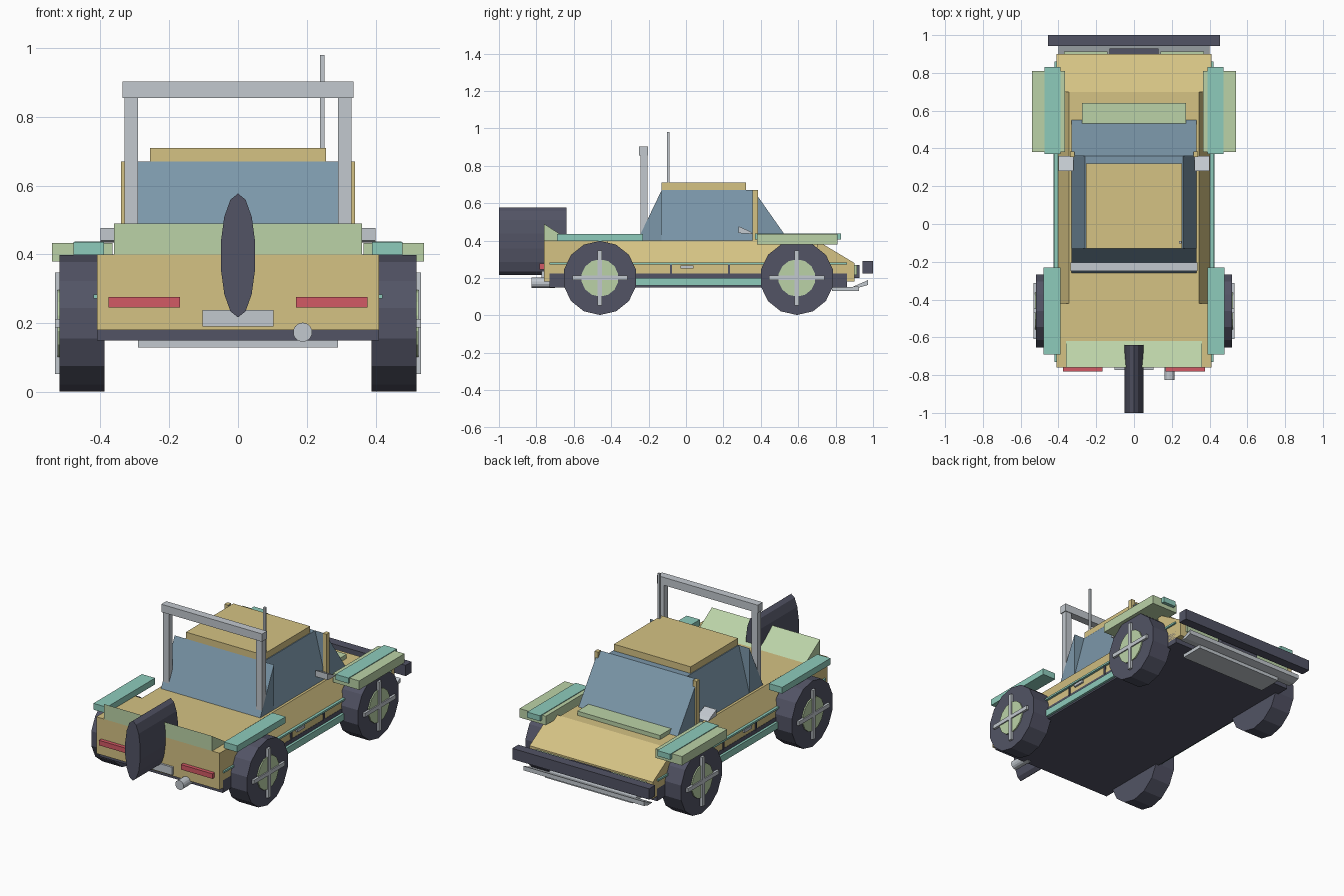
import bpy, bmesh, math

if "Cube" in bpy.data.objects:
    bpy.data.objects.remove(bpy.data.objects["Cube"])


def material(name, rgb):
    m = bpy.data.materials.new(name)
    m.diffuse_color = (*rgb, 1)
    m.use_nodes = True
    m.node_tree.nodes["Principled BSDF"].inputs["Base Color"].default_value = m.diffuse_color
    return m


SAND = material("sand paint", (0.66, 0.54, 0.23))
GLASS = material("blue glass", (0.20, 0.31, 0.40))
DARK = material("dark rubber", (0.085, 0.088, 0.13))
METAL = material("grey metal", (0.54, 0.58, 0.62))
TEAL = material("teal trim", (0.27, 0.60, 0.50))
GREEN = material("pale green", (0.50, 0.65, 0.39))
RED = material("red lamp", (0.65, 0.10, 0.13))


def finish(name, bm, mat):
    bmesh.ops.recalc_face_normals(bm, faces=bm.faces)
    me = bpy.data.meshes.new(name)
    bm.to_mesh(me)
    bm.free()
    me.materials.append(mat)
    ob = bpy.data.objects.new(name, me)
    bpy.context.collection.objects.link(ob)
    return ob


def extrude(name, ring_a, ring_b, mat):
    """Solid between two matching rings of points."""
    bm = bmesh.new()
    a = [bm.verts.new(p) for p in ring_a]
    b = [bm.verts.new(p) for p in ring_b]
    bm.faces.new(a)
    bm.faces.new(b)
    n = len(a)
    for i in range(n):
        j = (i + 1) % n
        bm.faces.new((a[i], a[j], b[j], b[i]))
    return finish(name, bm, mat)


def along_x(name, prof, x0, x1, mat):
    return extrude(name, [(x0, y, z) for y, z in prof], [(x1, y, z) for y, z in prof], mat)


def along_y(name, prof, y0, y1, mat):
    return extrude(name, [(x, y0, z) for x, z in prof], [(x, y1, z) for x, z in prof], mat)


def box(name, x, y, z, mat):
    return along_x(name, [(y[0], z[0]), (y[1], z[0]), (y[1], z[1]), (y[0], z[1])], x[0], x[1], mat)


def pair(name, x, y, z, mat):
    """Matching boxes on the left and right."""
    for side, s in (("right", 1), ("left", -1)):
        box(f"{side}_{name}", (s * x[0], s * x[1]), y, z, mat)


def ring(c, ru, rv, n):
    return [(c[0] + ru * math.sin(2 * math.pi * i / n), c[1] + rv * math.cos(2 * math.pi * i / n))
            for i in range(n)]


# Chassis and body
box("chassis", (-0.41, 0.41), (-0.73, 0.86), (0.15, 0.225), DARK)
box("rear_body", (-0.41, 0.41), (-0.76, -0.42), (0.18, 0.40), SAND)
along_y("cabin_body", [(-0.41, 0.20), (0.41, 0.20), (0.405, 0.28), (0.345, 0.40),
                       (-0.345, 0.40), (-0.405, 0.28)], -0.42, 0.70, SAND)
along_x("bonnet", [(0.70, 0.18), (0.90, 0.18), (0.90, 0.28), (0.70, 0.40)], -0.41, 0.41, SAND)
box("bonnet_scoop", (-0.275, 0.275), (0.53, 0.64), (0.39, 0.425), GREEN)
along_x("rear_deck_wedge", [(-0.76, 0.40), (-0.62, 0.40), (-0.76, 0.49)], -0.36, 0.36, GREEN)

# Cabin glass and roof
along_y("side_glass", [(-0.33, 0.40), (0.33, 0.40), (0.26, 0.67), (-0.26, 0.67)], -0.13, 0.36, GLASS)
along_x("windscreen", [(0.36, 0.40), (0.55, 0.40), (0.36, 0.67)], -0.33, 0.33, GLASS)
along_x("rear_glass", [(-0.26, 0.40), (-0.13, 0.40), (-0.13, 0.67)], -0.33, 0.33, GLASS)
box("roof", (-0.255, 0.255), (-0.13, 0.32), (0.67, 0.71), SAND)
pair("windscreen_pillar", (0.315, 0.34), (0.355, 0.385), (0.40, 0.67), SAND)

# Roll bar and aerial
pair("roll_bar_post", (0.29, 0.33), (-0.243, -0.207), (0.40, 0.87), METAL)
box("roll_bar_top", (-0.335, 0.335), (-0.25, -0.203), (0.855, 0.902), METAL)
box("aerial", (0.239, 0.252), (-0.102, -0.089), (0.66, 0.98), METAL)

# Mudguards, sills and side trim
pair("front_mudguard", (0.365, 0.54), (0.38, 0.81), (0.38, 0.434), GREEN)
pair("front_mudguard_cap", (0.39, 0.475), (0.37, 0.83), (0.405, 0.438), TEAL)
pair("rear_mudguard", (0.39, 0.478), (-0.69, -0.23), (0.398, 0.436), TEAL)
pair("sill", (0.39, 0.425), (-0.32, 0.45), (0.16, 0.20), TEAL)
pair("side_stripe", (0.39, 0.42), (-0.73, 0.86), (0.272, 0.283), TEAL)
pair("door_handle", (0.40, 0.418), (-0.03, 0.04), (0.25, 0.266), METAL)
for y in (-0.08, 0.23):
    pair("door_gap", (0.40, 0.413), (y - 0.006, y + 0.006), (0.22, 0.272), DARK)

# Mirrors
for side, s in (("right", 1), ("left", -1)):
    along_x(f"{side}_mirror", [(0.28, 0.44), (0.36, 0.435), (0.34, 0.45), (0.28, 0.477)],
            s * 0.32, s * 0.40, METAL)

# Wheels with hubs and crossed spokes
for end, y in (("rear", -0.46), ("front", 0.593)):
    for side, s in (("right", 1), ("left", -1)):
        along_x(f"{end}_{side}_tyre", ring((y, 0.20), 0.198, 0.198, 14), s * 0.388, s * 0.518, DARK)
        along_x(f"{end}_{side}_hub", ring((y, 0.20), 0.10, 0.10, 14), s * 0.50, s * 0.525, GREEN)
    pair(f"{end}_upright_spoke", (0.51, 0.532), (y - 0.012, y + 0.012), (0.052, 0.348), METAL)
    pair(f"{end}_level_spoke", (0.51, 0.532), (y - 0.148, y + 0.148), (0.188, 0.212), METAL)

# Spare wheel and rear fittings
along_y("spare_wheel", ring((0, 0.397), 0.051, 0.18, 14), -1.0, -0.64, DARK)
pair("tail_lamp", (0.168, 0.377), (-0.782, -0.75), (0.246, 0.276), RED)
box("rear_plate", (-0.103, 0.103), (-0.772, -0.755), (0.19, 0.238), METAL)
along_y("exhaust", ring((0.188, 0.174), 0.028, 0.028, 14), -0.825, -0.70, METAL)

# Front bumper, winch, lamps and skid plate
box("front_bumper", (-0.455, 0.455), (0.943, 1.0), (0.225, 0.29), DARK)
along_x("lower_bumper", [(0.89, 0.152), (0.93, 0.15), (0.972, 0.162), (0.972, 0.188)], -0.40, 0.40, METAL)
box("winch", (-0.13, 0.13), (0.89, 0.928), (0.20, 0.27), DARK)
pair("head_lamp", (0.14, 0.37), (0.89, 0.913), (0.215, 0.27), GREEN)
box("skid_plate", (-0.29, 0.29), (0.78, 0.925), (0.13, 0.152), METAL)
